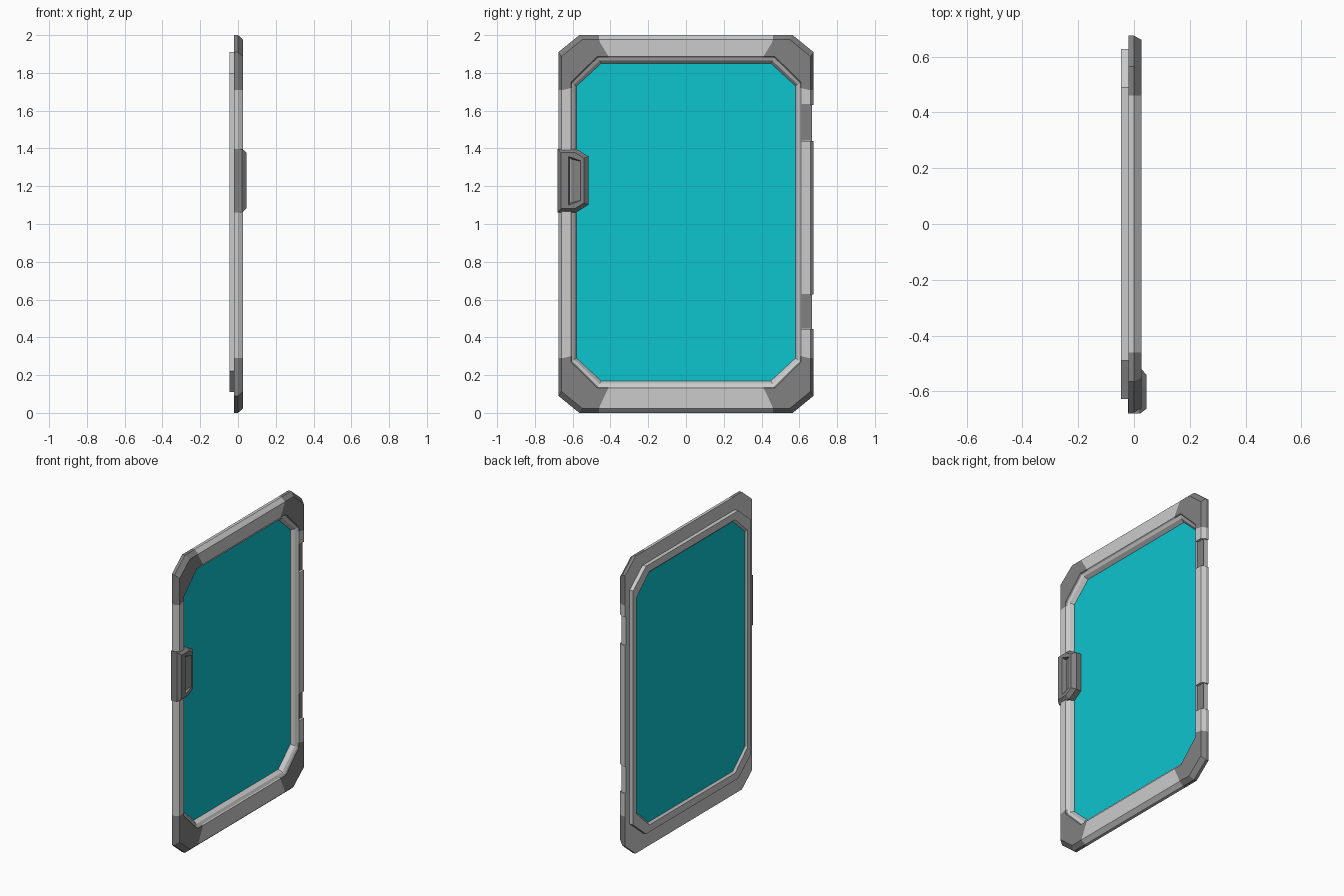
import bpy, bmesh

if "Cube" in bpy.data.objects:
    bpy.data.objects.remove(bpy.data.objects["Cube"])

def material(name, rgb):
    m = bpy.data.materials.new(name)
    m.diffuse_color = (*rgb, 1)
    m.use_nodes = True
    m.node_tree.nodes["Principled BSDF"].inputs["Base Color"].default_value = m.diffuse_color
    return m

LIGHT = material("light grey", (0.60, 0.60, 0.60))
DARK = material("dark grey", (0.22, 0.22, 0.22))
TEAL = material("teal", (0.004, 0.55, 0.62))

def make(name, bm, *mats):
    bmesh.ops.recalc_face_normals(bm, faces=bm.faces)
    me = bpy.data.meshes.new(name)
    bm.to_mesh(me)
    bm.free()
    for m in mats:
        me.materials.append(m)
    ob = bpy.data.objects.new(name, me)
    bpy.context.collection.objects.link(ob)
    return ob

def box(name, lo, hi, *mats):
    bm = bmesh.new()
    bmesh.ops.create_cube(bm, size=1)
    for v in bm.verts:
        v.co = [(a + b) / 2 + c * (b - a) for a, b, c in zip(lo, hi, v.co)]
    return make(name, bm, *mats)

def loft(name, rings, mat):
    """Closed solid through stacked rings of 3D points."""
    bm = bmesh.new()
    vs = [[bm.verts.new(p) for p in r] for r in rings]
    n = len(vs[0])
    for a, b in zip(vs, vs[1:]):
        for i in range(n):
            j = (i + 1) % n
            bm.faces.new((a[i], a[j], b[j], b[i]))
    bm.faces.new(vs[0])
    bm.faces.new(vs[-1])
    return make(name, bm, mat)

def cut(ob, cutter):
    mod = ob.modifiers.new("cut", 'BOOLEAN')
    mod.object = cutter
    mod.operation = 'DIFFERENCE'
    mod.solver = 'EXACT'
    cutter.hide_render = True
    cutter.hide_viewport = True

def ring(x, y, z, cy, cz, zc, yb=None, zb=0.71):
    """Chamfered rectangle; yb, zb add the limits of the dark corner caps."""
    q = [(y, z - cz), (y - cy, z)]
    if yb:
        q = [(y, zb)] + q + [(yb, z)]
    pts = q + [(-a, b) for a, b in q[::-1]] + [(-a, -b) for a, b in q] + [(a, -b) for a, b in q[::-1]]
    return [(x, a, zc + b) for a, b in pts]

# frame: cross-section rings from the glass edge, over the front, to the back
rings = [
    ring(-0.015, 0.580, 0.840, 0.130, 0.120, 1.01, 0.41),
    ring(0.010, 0.591, 0.855, 0.134, 0.125, 1.01, 0.41),
    ring(0.019, 0.604, 0.872, 0.139, 0.137, 1.01, 0.41),
    ring(0.027, 0.610, 0.877, 0.140, 0.137, 1.01, 0.41),
    ring(0.027, 0.650, 0.960, 0.110, 0.092, 1.00, 0.455),
    ring(0.027, 0.660, 0.976, 0.110, 0.090, 1.00, 0.46),
    ring(0.000, 0.675, 1.000, 0.110, 0.090, 1.00, 0.46),
    ring(-0.020, 0.675, 1.000, 0.110, 0.090, 1.00, 0.46),
    ring(-0.020, 0.627, 0.900, 0.137, 0.113, 1.01, 0.41),
    ring(-0.046, 0.627, 0.900, 0.137, 0.113, 1.01, 0.41),
    ring(-0.046, 0.590, 0.852, 0.134, 0.124, 1.01, 0.41),
    ring(-0.034, 0.580, 0.840, 0.130, 0.120, 1.01, 0.41),
]
bm = bmesh.new()
vs = [[bm.verts.new(p) for p in r] for r in rings]
for k in range(len(vs)):
    a, b = vs[k], vs[(k + 1) % len(vs)]
    for i in range(16):
        j = (i + 1) % 16
        f = bm.faces.new((a[i], a[j], b[j], b[i]))
        # three segments at every corner are dark on the front and rim
        f.material_index = int(2 <= k <= 6 and i % 4 != 3)
frame = make("door_frame", bm, LIGHT, DARK)

# glass panel, edges sunk into the frame
loft("glass_panel", [ring(x, 0.583, 0.843, 0.130, 0.120, 1.01) for x in (-0.033, -0.016)], TEAL)

# hinge recesses on the +y edge with dark plates
for i, (z0, z1) in enumerate(((0.445, 0.625), (1.44, 1.63))):
    cut(frame, box(f"hinge_cutter_{i}", (0.008, 0.612, z0), (0.1, 0.7, z1), LIGHT))
    cut(frame, box(f"hinge_edge_cutter_{i}", (-0.1, 0.667, z0 - 0.001), (0.1, 0.7, z1 + 0.001), LIGHT))
    box(f"hinge_plate_{i}", (0.004, 0.613, z0 + 0.001), (0.012, 0.666, z1 - 0.001), DARK)

# handle block with bevelled front
outer = [(-0.679, 1.062), (-0.58, 1.062), (-0.516, 1.102), (-0.516, 1.358), (-0.58, 1.397), (-0.679, 1.397)]
inner = [(-0.662, 1.082), (-0.588, 1.082), (-0.540, 1.112), (-0.540, 1.348), (-0.588, 1.378), (-0.662, 1.378)]
handle = loft("handle", [[(-0.022, y, z) for y, z in outer],
                         [(0.022, y, z) for y, z in outer],
                         [(0.045, y, z) for y, z in inner]], DARK)

# finger recess: deep on the outer side, rising toward the glass
deep, shallow = (-0.612, 1.112, 1.345), (-0.560, 1.125, 1.332)
profile = [[(0.024, deep[0], deep[1]), (0.024, deep[0], deep[2]), (0.043, shallow[0], shallow[2]), (0.043, shallow[0], shallow[1])],
           [(0.047, -0.622, 1.098), (0.047, -0.622, 1.358), (0.047, -0.556, 1.335), (0.047, -0.556, 1.122)]]
cut(handle, loft("handle_recess_cutter", profile, DARK))
